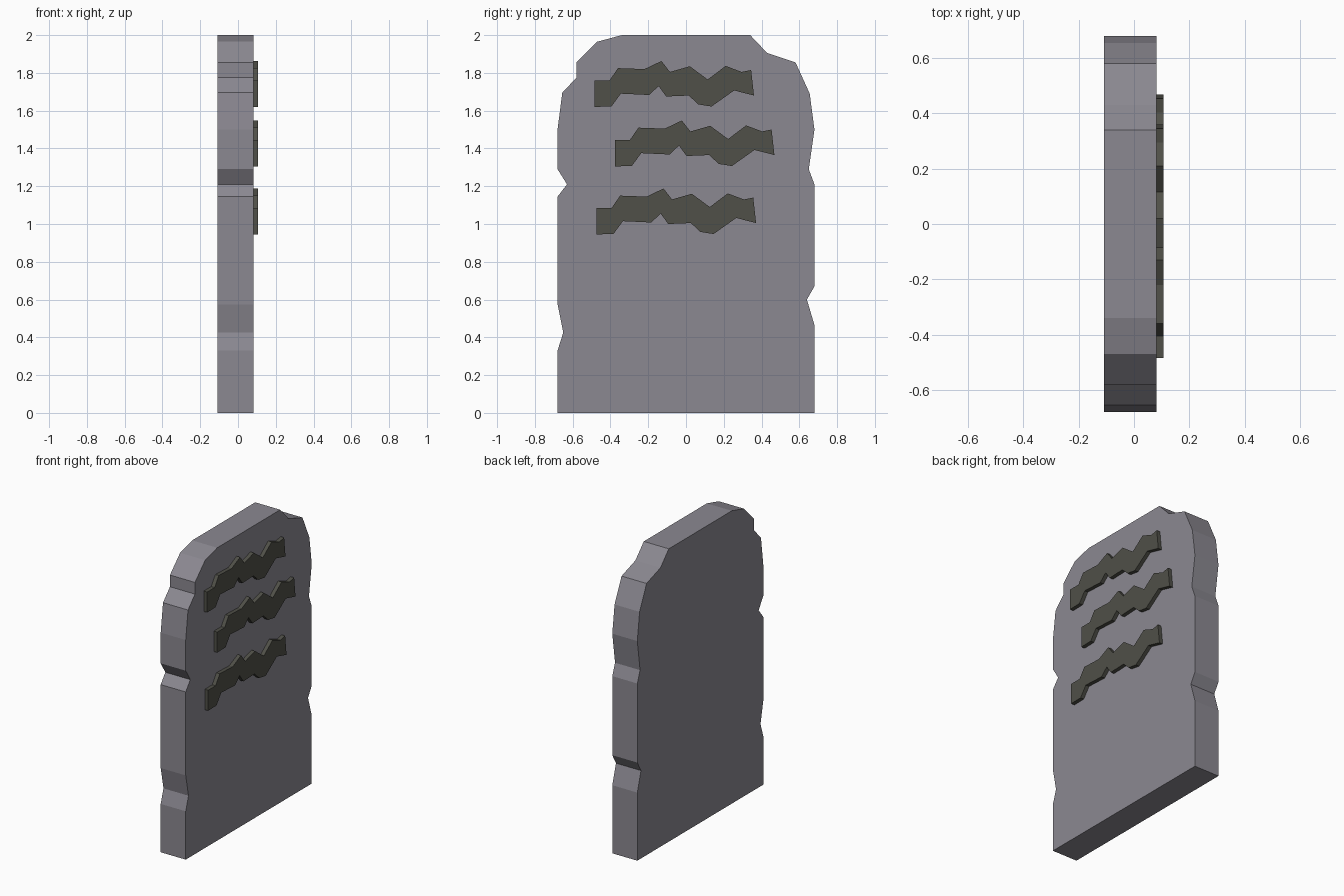
import bpy, bmesh


def material(name, color):
    m = bpy.data.materials.new(name)
    m.diffuse_color = (*color, 1)
    return m


def plate(name, outline, x0, x1, mat, dy=0, dz=0):
    """Extrude a (y, z) outline along x from x0 to x1."""
    bm = bmesh.new()
    face = bm.faces.new([bm.verts.new((x0, y + dy, z + dz)) for y, z in outline])
    ext = bmesh.ops.extrude_face_region(bm, geom=[face])
    verts = [g for g in ext["geom"] if isinstance(g, bmesh.types.BMVert)]
    bmesh.ops.translate(bm, verts=verts, vec=(x1 - x0, 0, 0))
    bmesh.ops.recalc_face_normals(bm, faces=bm.faces)
    me = bpy.data.meshes.new(name)
    bm.to_mesh(me)
    bm.free()
    me.materials.append(mat)
    ob = bpy.data.objects.new(name, me)
    bpy.context.collection.objects.link(ob)
    return ob


stone = material("stone", (0.26, 0.25, 0.285))
carving = material("carving", (0.08, 0.08, 0.065))

# Weathered slab with chipped edges
slab = [(-0.68, 0), (-0.68, 0.33), (-0.65, 0.425), (-0.68, 0.575), (-0.68, 1.145),
        (-0.63, 1.21), (-0.68, 1.29), (-0.68, 1.5), (-0.655, 1.695), (-0.58, 1.775),
        (-0.58, 1.855), (-0.47, 1.965), (-0.34, 2), (0.34, 2), (0.43, 1.905),
        (0.58, 1.855), (0.655, 1.69), (0.68, 1.5), (0.65, 1.29), (0.68, 1.21),
        (0.68, 0.67), (0.64, 0.6), (0.68, 0.465), (0.68, 0)]
plate("slab", slab, -0.108, 0.081, stone)

# Three copies of one jagged raised strip
strip = [(-0.485, 1.76), (-0.405, 1.76), (-0.36, 1.825), (-0.22, 1.82), (-0.13, 1.863),
         (-0.085, 1.805), (0.02, 1.835), (0.115, 1.765), (0.21, 1.837), (0.295, 1.805),
         (0.345, 1.815), (0.36, 1.68), (0.255, 1.707), (0.135, 1.622), (0.065, 1.633),
         (0.015, 1.68), (-0.105, 1.675), (-0.145, 1.73), (-0.195, 1.683),
         (-0.345, 1.69), (-0.395, 1.622), (-0.485, 1.62)]
for i, (dy, dz) in enumerate([(0, 0), (0.108, -0.315), (0.011, -0.675)]):
    plate(f"raised_strip_{i + 1}", strip, 0.08, 0.107, carving, dy, dz)
